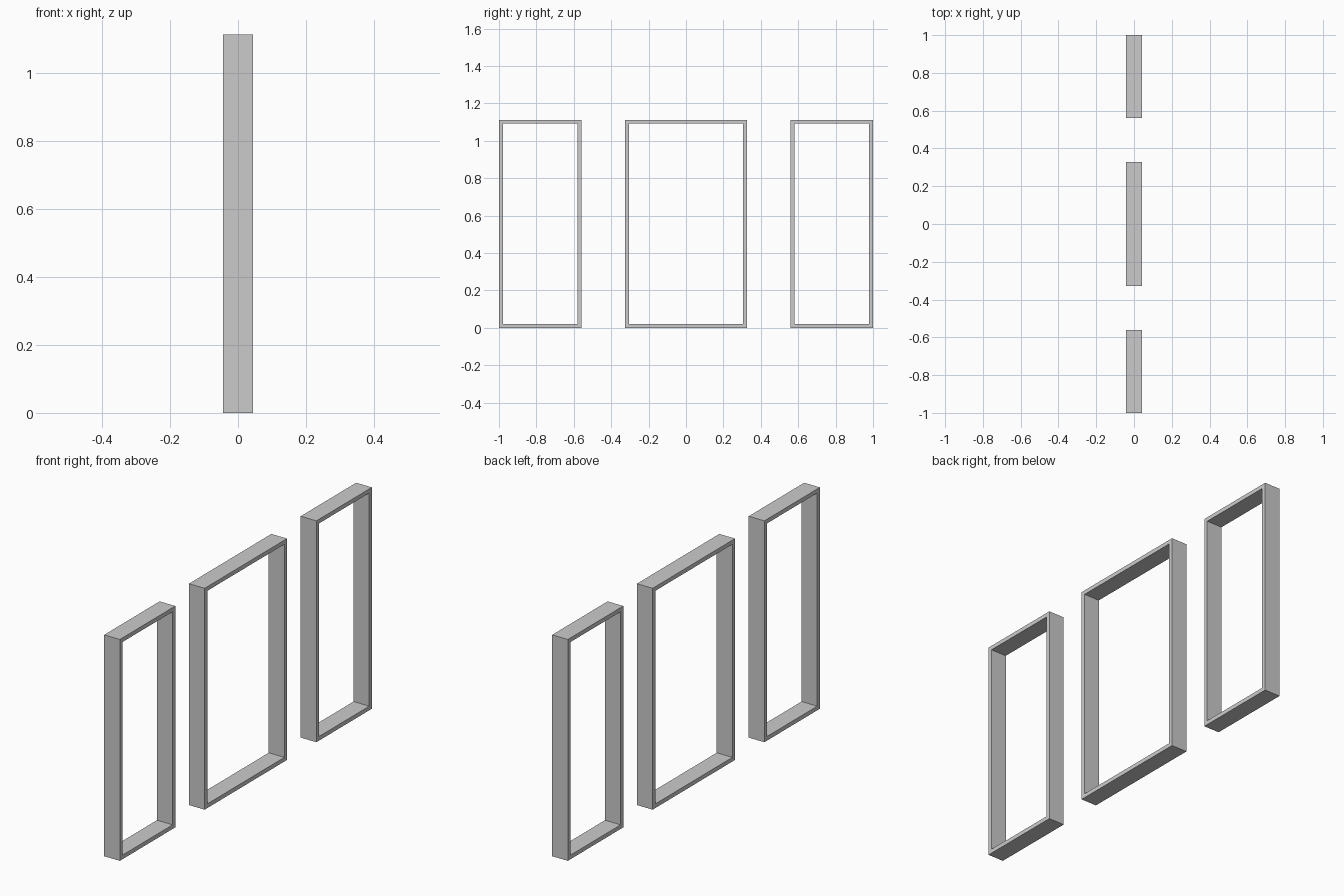
import bpy, bmesh

if "Cube" in bpy.data.objects:
    bpy.data.objects.remove(bpy.data.objects["Cube"])

HEIGHT = 1.112   # overall frame height
DEPTH = 0.0435   # half depth along x
BAR = 0.021      # bar thickness


def window_frame(name, y0, y1):
    """Rectangular frame in the yz plane with an open middle."""
    outer = [(y0, 0), (y1, 0), (y1, HEIGHT), (y0, HEIGHT)]
    inner = [(y0 + BAR, BAR), (y1 - BAR, BAR),
             (y1 - BAR, HEIGHT - BAR), (y0 + BAR, HEIGHT - BAR)]
    bm = bmesh.new()
    # four loops: front outer, front inner, back inner, back outer
    loops = [[bm.verts.new((x, y, z)) for y, z in pts]
             for x, pts in ((DEPTH, outer), (DEPTH, inner),
                            (-DEPTH, inner), (-DEPTH, outer))]
    for k in range(4):
        a, b = loops[k], loops[(k + 1) % 4]
        for i in range(4):
            j = (i + 1) % 4
            bm.faces.new((a[i], a[j], b[j], b[i]))
    bmesh.ops.recalc_face_normals(bm, faces=bm.faces)
    mesh = bpy.data.meshes.new(name)
    bm.to_mesh(mesh)
    bm.free()
    obj = bpy.data.objects.new(name, mesh)
    bpy.context.collection.objects.link(obj)
    return obj


# wide middle frame and two narrow side frames
window_frame("middle_frame", -0.327, 0.327)
window_frame("left_side_frame", -1.0, -0.56)
window_frame("right_side_frame", 0.56, 1.0)
